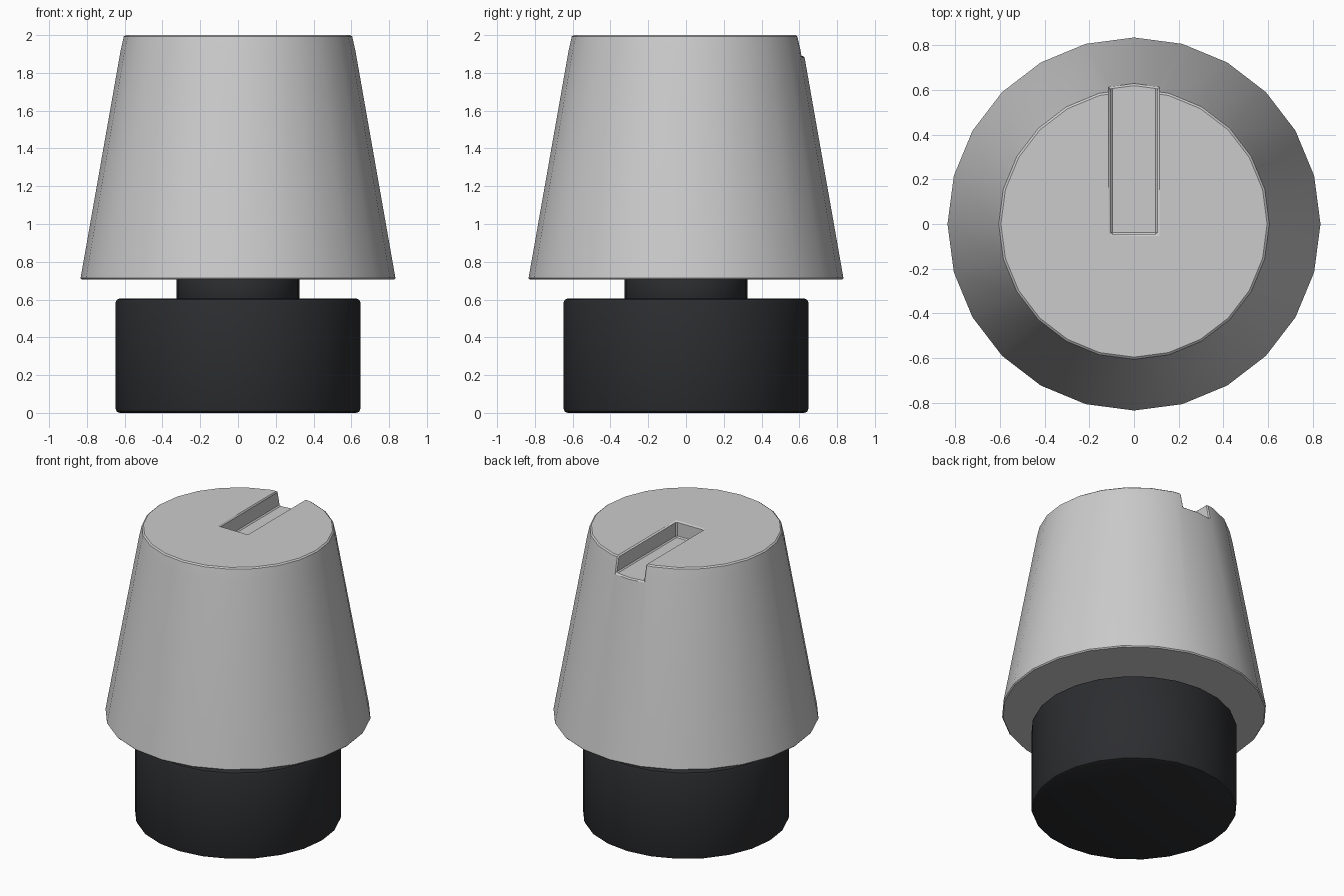
import bpy, bmesh
from math import cos, sin, pi

if "Cube" in bpy.data.objects:
    bpy.data.objects.remove(bpy.data.objects["Cube"])

SIDES = 24


def lathe(name, profile):
    """Closed solid of revolution from (radius, z) points, bottom to top."""
    bm = bmesh.new()
    rings = [[bm.verts.new((r * cos(2 * pi * i / SIDES), r * sin(2 * pi * i / SIDES), z))
              for i in range(SIDES)] for r, z in profile]
    for a, b in zip(rings, rings[1:]):
        for i in range(SIDES):
            j = (i + 1) % SIDES
            bm.faces.new((a[i], a[j], b[j], b[i]))
    bm.faces.new(rings[0][::-1])
    bm.faces.new(rings[-1])
    me = bpy.data.meshes.new(name)
    bm.to_mesh(me)
    bm.free()
    ob = bpy.data.objects.new(name, me)
    bpy.context.collection.objects.link(ob)
    return ob


def finish(ob, bevel, segments):
    """Soften the sharp edges and shade smooth."""
    mod = ob.modifiers.new("edge_bevel", 'BEVEL')
    mod.width = bevel
    mod.segments = segments
    mod.limit_method = 'ANGLE'
    mod.angle_limit = 0.6
    bpy.ops.object.select_all(action='DESELECT')
    ob.select_set(True)
    bpy.context.view_layer.objects.active = ob
    bpy.ops.object.modifier_apply(modifier=mod.name)
    bpy.ops.object.shade_smooth_by_angle(angle=0.6)


# Tapered cap with a slightly steeper shoulder near the top
cap = lathe("knob_cap", [(0.835, 0.705), (0.622, 1.915), (0.603, 2.0)])

# Pointer slot cut into the top and out through the back
bpy.ops.mesh.primitive_cube_add(size=1, location=(0, 0.455, 2.045))
cutter = bpy.context.object
cutter.name = "slot_cutter"
cutter.scale = (0.21, 1.0, 0.31)
cutter.hide_render = True
cut = cap.modifiers.new("slot", 'BOOLEAN')
cut.operation = 'DIFFERENCE'
cut.solver = 'EXACT'
cut.object = cutter
bpy.context.view_layer.objects.active = cap
bpy.ops.object.modifier_apply(modifier=cut.name)
bpy.data.objects.remove(cutter)
finish(cap, 0.008, 1)

# Dark body and the narrow shaft joining it to the cap
dark = bpy.data.materials.new("dark_plastic")
dark.diffuse_color = (0.025, 0.026, 0.029, 1)
dark.use_nodes = True
dark.node_tree.nodes["Principled BSDF"].inputs["Base Color"].default_value = dark.diffuse_color
body = lathe("body", [(0.648, 0.0), (0.648, 0.606)])
shaft = lathe("shaft", [(0.325, 0.6), (0.325, 0.71)])
for ob, width in ((body, 0.022), (shaft, 0.006)):
    ob.data.materials.append(dark)
    finish(ob, width, 2)
